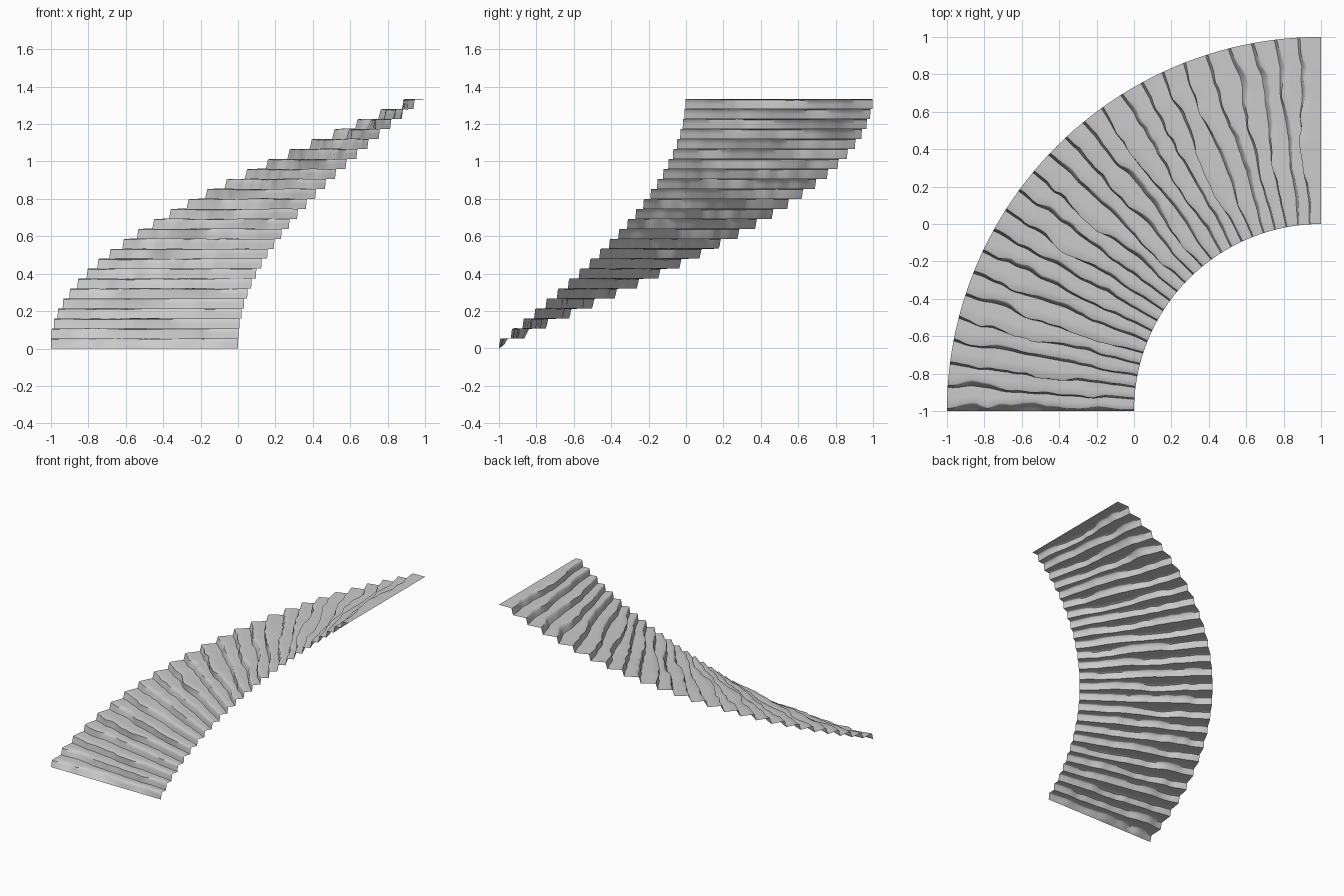
import bpy
import bmesh
import math
from mathutils import Vector, noise

cube = bpy.data.objects.get("Cube")
if cube:
    bpy.data.objects.remove(cube, do_unlink=True)

STEPS, COLUMNS = 25, 32
RISE = 1.333 / STEPS
PITCH = math.radians(90) / STEPS
INNER, OUTER = 1.0, 2.0

# One worn step: fraction of pitch, fraction of rise, amount of wear
PROFILE = [(0, 0, 0.6), (0.06, 0.5, 0.8), (0.1, 0.93, 1), (0.17, 1, 1), (0.55, 1, 0.5)]


def wear(t, step, seed):
    """Uneven chipping along a step, fading to nothing at its two ends."""
    fade = min(1, 6 * t, 6 * (1 - t))
    broad = noise.noise(Vector((t * 3.5, step * 5.3, seed)))
    chips = noise.noise(Vector((t * 13, step * 3.7, seed + 9)))
    return fade * (0.05 * broad + 0.018 * chips)


def stair_point(step, t, along, up, amount):
    radius = INNER + t * (OUTER - INNER)
    shift = amount * wear(t, step, 2.5)
    height = (step + up) * RISE
    if up > 0:
        height += 0.1 * wear(t, step, 20.5 + along)
    if step == 0:
        shift = abs(shift) if up > 0 else 0
    angle = (step + along) * PITCH + shift / 1.5
    return (1 - radius * math.cos(angle), -1 + radius * math.sin(angle),
            max(0, min(height, STEPS * RISE)))


# Folded sheet of risers and treads, sweeping a quarter turn
bm = bmesh.new()
rows = []
for step in range(STEPS):
    for along, up, amount in PROFILE:
        rows.append([bm.verts.new(stair_point(step, c / COLUMNS, along, up, amount))
                     for c in range(COLUMNS + 1)])
rows.append([bm.verts.new((1, c / COLUMNS, STEPS * RISE)) for c in range(COLUMNS + 1)])
for low, high in zip(rows, rows[1:]):
    for c in range(COLUMNS):
        bm.faces.new((low[c + 1], low[c], high[c], high[c + 1]))
bmesh.ops.recalc_face_normals(bm, faces=bm.faces)
bm.normal_update()
if sum(f.normal.z for f in bm.faces) < 0:
    bmesh.ops.reverse_faces(bm, faces=bm.faces)

mesh = bpy.data.meshes.new("curved_stair")
bm.to_mesh(mesh)
bm.free()
stair = bpy.data.objects.new("curved_stair", mesh)
bpy.context.collection.objects.link(stair)

# Plain grey stone
stone = bpy.data.materials.new("grey_stone")
stone.use_nodes = True
colour = (0.6, 0.6, 0.6, 1)
stone.diffuse_color = colour
stone.node_tree.nodes["Principled BSDF"].inputs["Base Color"].default_value = colour
mesh.materials.append(stone)

bpy.context.view_layer.objects.active = stair
stair.select_set(True)
bpy.ops.object.shade_smooth_by_angle(angle=math.radians(50))
